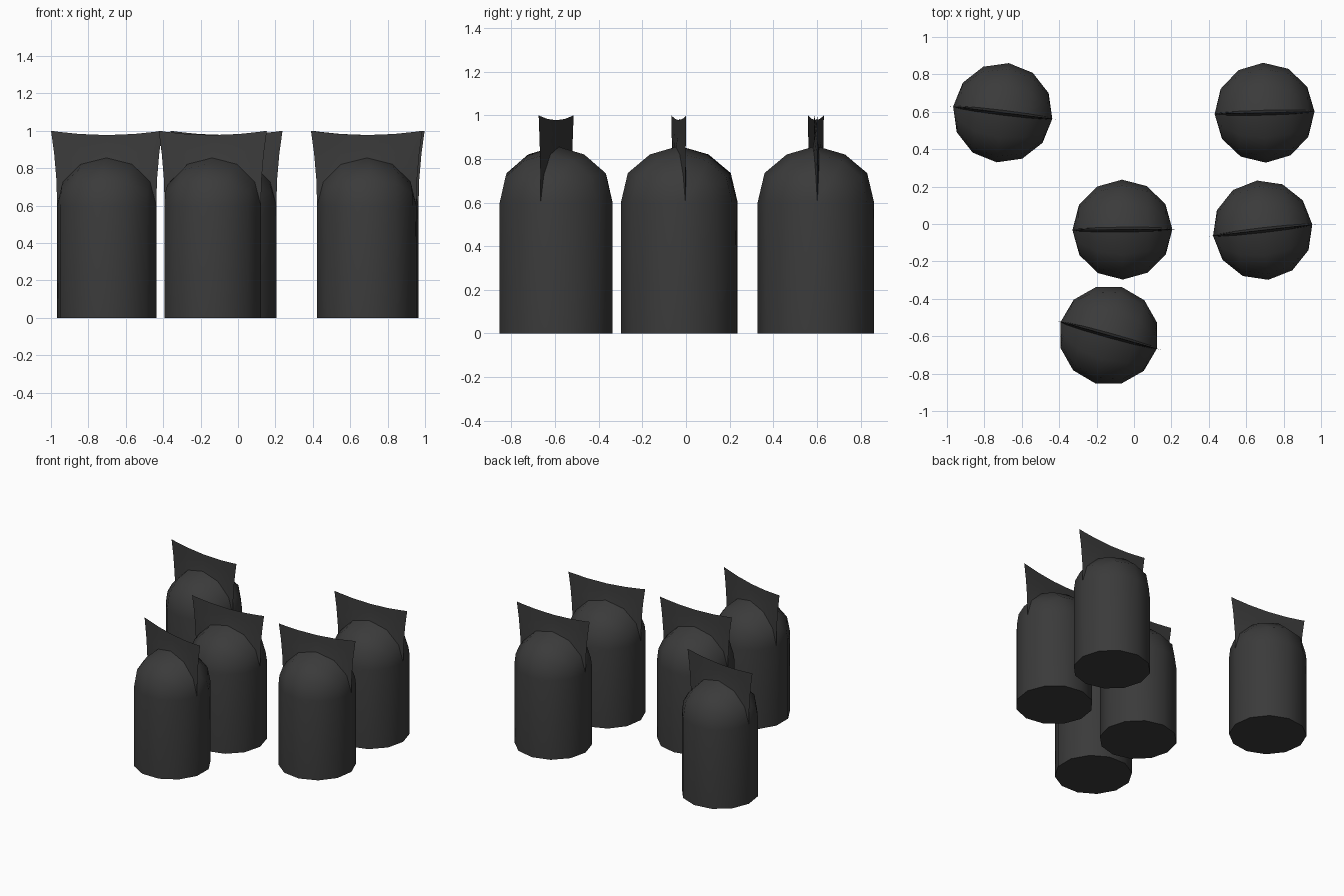
import bpy, bmesh
from math import sin, cos, radians, tau

cube = bpy.data.objects.get("Cube")
if cube:
    bpy.data.objects.remove(cube, do_unlink=True)

SIDES, RADIUS, SHOULDER = 12, 0.267, 0.6

plastic = bpy.data.materials.new("black plastic")
plastic.use_nodes = True
color = (0.043, 0.043, 0.043, 1)
plastic.diffuse_color = color
bsdf = next(n for n in plastic.node_tree.nodes if n.type == 'BSDF_PRINCIPLED')
bsdf.inputs["Base Color"].default_value = color
bsdf.inputs["Roughness"].default_value = 0.7

# Dome profile: (depth scale, rise above the shoulder)
DOME = [(1, 0), (0.88, 0.135), (0.5, 0.22), (0.05, 0.255)]


def point(angle, depth, z):
    """Point on the bag wall; the width flares towards the pinched top."""
    flare = max(0, (z - SHOULDER) / 0.4) ** 2 * 0.033
    return ((RADIUS + flare) * cos(angle), RADIUS * depth * sin(angle), z)


def bag_mesh():
    bm = bmesh.new()
    rings = [[] for _ in range(len(DOME) + 4)]
    for i in range(SIDES):
        a = tau * i / SIDES
        s = abs(sin(a))
        column = [(1, 0)] + [(d, SHOULDER + rise * s) for d, rise in DOME]
        # Flat sealed fin above the dome, dipping in the middle
        base, top = column[-1][1], 0.977 + 0.023 * cos(a) ** 2
        column += [(0.03 * (1 - t), base + (top - base) * t) for t in (0.35, 0.7, 1)]
        for ring, (depth, z) in zip(rings, column):
            ring.append(bm.verts.new(point(a, depth, z)))
    for low, high in zip(rings, rings[1:]):
        for i in range(SIDES):
            j = (i + 1) % SIDES
            bm.faces.new((low[i], low[j], high[j], high[i]))
    bm.faces.new(rings[0][::-1])
    bmesh.ops.remove_doubles(bm, verts=bm.verts, dist=0.0005)
    mesh = bpy.data.meshes.new("bag")
    bm.to_mesh(mesh)
    bm.free()
    mesh.materials.append(plastic)
    return mesh


# Bags: name, x, y, turn in degrees
BAGS = [
    ("back_right_bag", -0.702, 0.595, -7),
    ("back_left_bag", 0.698, 0.595, 1.5),
    ("middle_bag", -0.062, -0.03, 0.5),
    ("middle_left_bag", 0.688, -0.033, 6.5),
    ("front_bag", -0.135, -0.595, -15.5),
]
for name, x, y, turn in BAGS:
    bag = bpy.data.objects.new(name, bag_mesh())
    bpy.context.collection.objects.link(bag)
    bag.location = (x, y, 0)
    bag.rotation_euler.z = radians(turn)
    bpy.ops.object.select_all(action='DESELECT')
    bag.select_set(True)
    bpy.context.view_layer.objects.active = bag
    bpy.ops.object.shade_smooth_by_angle(angle=radians(60))
